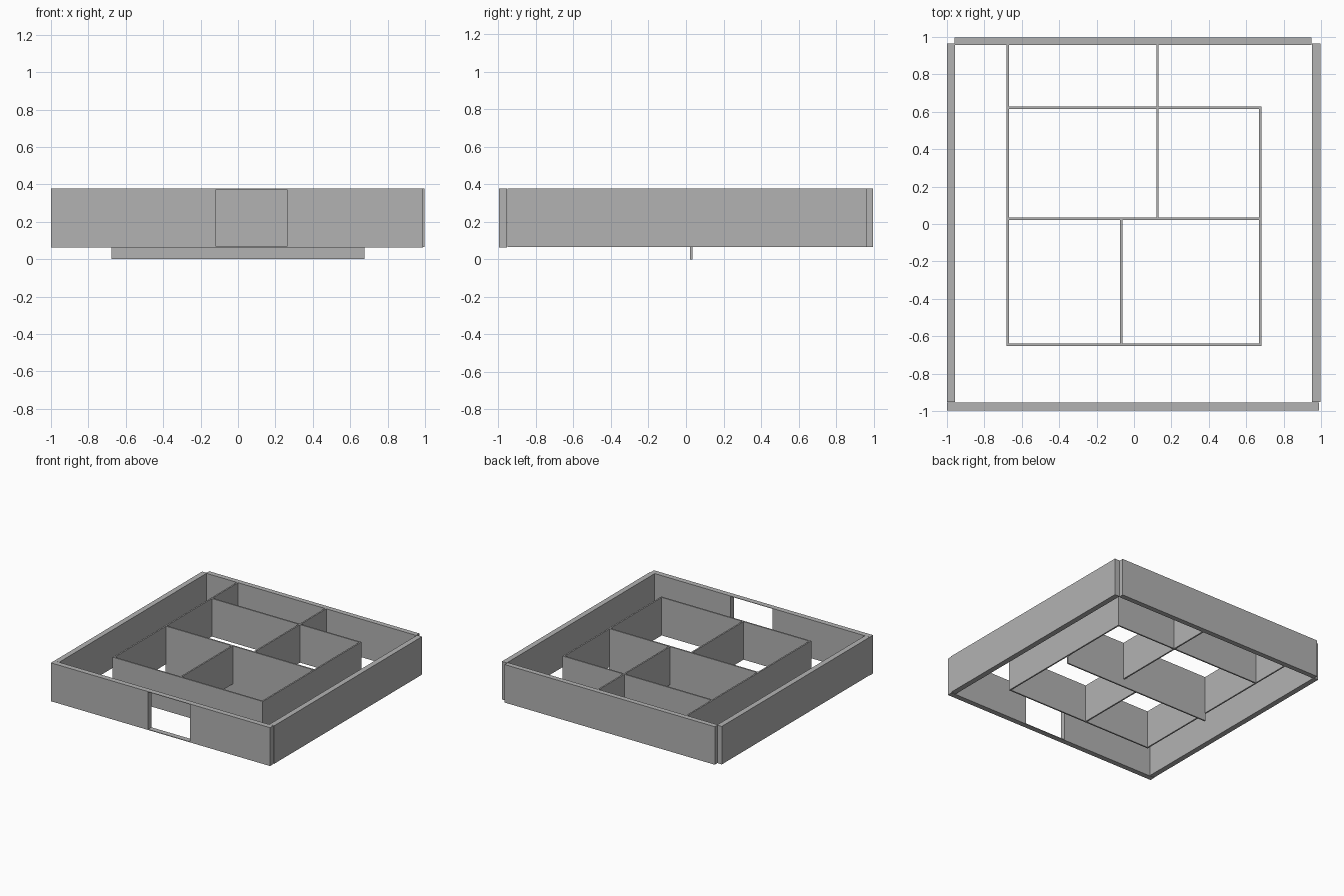
import bpy

if "Cube" in bpy.data.objects:
    bpy.data.objects.remove(bpy.data.objects["Cube"])

grey = bpy.data.materials.new("plain grey")
grey.diffuse_color = (0.45, 0.45, 0.45, 1)
grey.use_nodes = True
grey.node_tree.nodes["Principled BSDF"].inputs["Base Color"].default_value = grey.diffuse_color

BASE, TOP = 0.065, 0.377   # underside and top of the walls
OUTER, INNER = 0.044, 0.012  # wall thicknesses


def box(name, x0, x1, y0, y1, z0=BASE, z1=TOP):
    """Axis-aligned box between two corners."""
    bpy.ops.mesh.primitive_cube_add(
        size=1, location=((x0 + x1) / 2, (y0 + y1) / 2, (z0 + z1) / 2))
    ob = bpy.context.object
    ob.name = name
    ob.scale = (x1 - x0, y1 - y0, z1 - z0)
    bpy.ops.object.transform_apply(location=False, rotation=False, scale=True)
    ob.data.materials.append(grey)
    return ob


def wall_along_x(name, x0, x1, y, z0=BASE):
    box(name, x0, x1, y - INNER / 2, y + INNER / 2, z0)


def wall_along_y(name, x, y0, y1):
    box(name, x - INNER / 2, x + INNER / 2, y0, y1)


# Perimeter walls
box("left_outer_wall", -1, -1 + OUTER, -0.953, 0.964)
box("right_outer_wall", 0.996 - OUTER, 0.996, -0.953, 0.964)
box("back_outer_wall", -0.96, 0.948, 0.998 - OUTER + 0.002, 0.998)

# Front wall with a gateway framed by a thin sill and lintel
front = box("front_outer_wall", -1, 0.99, -0.998, -0.998 + OUTER, BASE - 0.003, TOP)
cutter = box("gateway_cutter", -0.118, 0.262, -1.1, -0.9, BASE + 0.002, TOP - 0.004)
cutter.hide_render = True
cutter.hide_set(True)
cut = front.modifiers.new("gateway", 'BOOLEAN')
cut.operation = 'DIFFERENCE'
cut.solver = 'EXACT'
cut.object = cutter

# Room walls running left to right; the middle one reaches the ground
wall_along_x("front_room_wall", -0.681, 0.681, -0.646)
wall_along_x("middle_room_wall", -0.675, 0.675, 0.028, 0.0)
wall_along_x("back_room_wall", -0.675, 0.681, 0.622)

# Room walls running front to back
wall_along_y("left_room_wall", -0.675, -0.65, 0.956)
wall_along_y("right_room_wall", 0.675, -0.65, 0.626)
wall_along_y("back_partition", 0.126, 0.03, 0.956)
wall_along_y("front_partition", -0.068, -0.65, 0.025)
